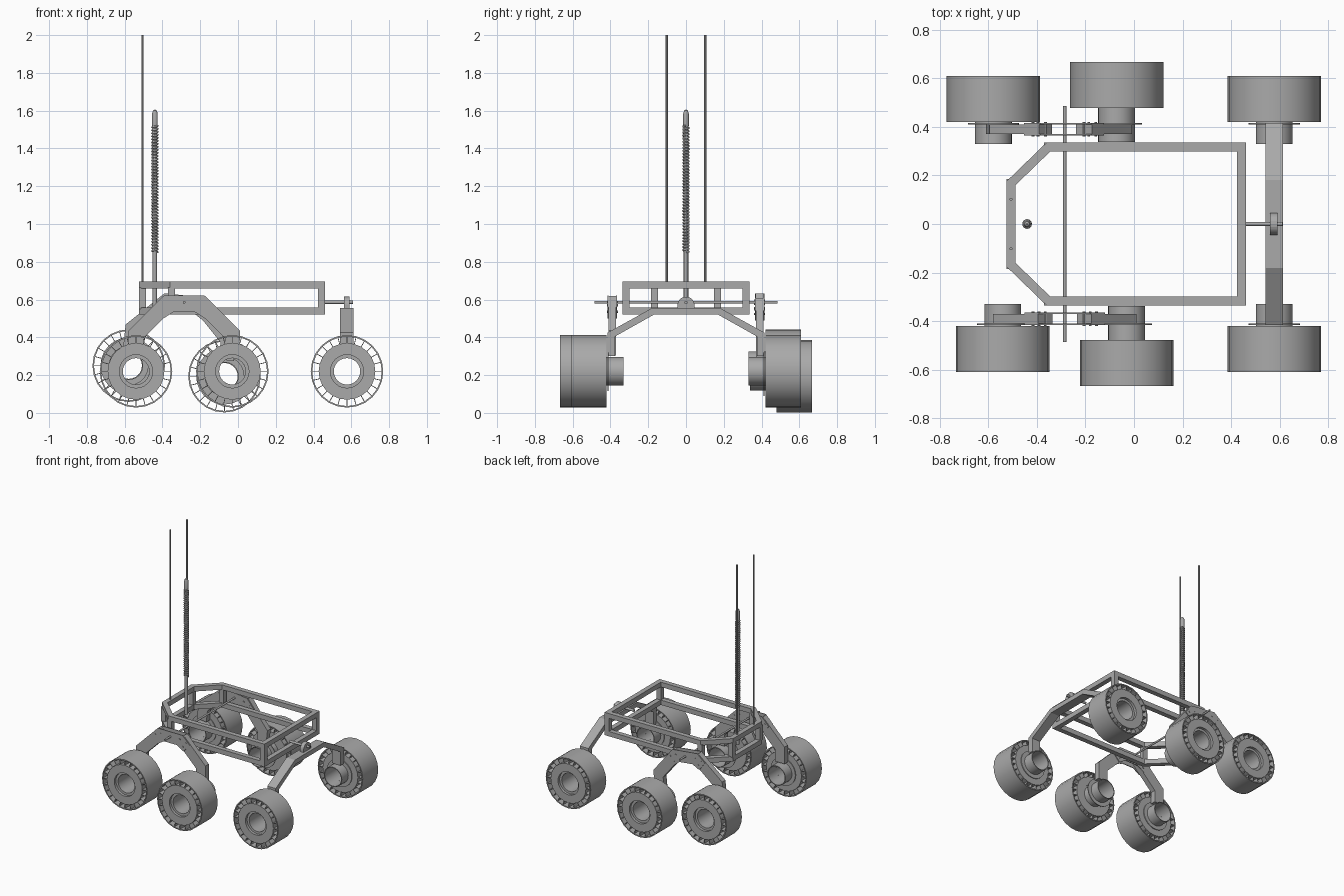
import bpy, bmesh, math
from math import cos, sin, pi
from mathutils import Vector

cube = bpy.data.objects.get("Cube")
if cube:
    bpy.data.objects.remove(cube)

metal = bpy.data.materials.new("plain grey metal")
metal.use_nodes = True
GREY = (0.4, 0.4, 0.4, 1)
metal.diffuse_color = GREY
metal.node_tree.nodes["Principled BSDF"].inputs["Base Color"].default_value = GREY

AXES = {"x": lambda u, v, w: (w, u, v),
        "y": lambda u, v, w: (u, w, v),
        "z": lambda u, v, w: (u, v, w)}


def circle(r, n, cu=0, cv=0):
    return [(cu + r * cos(2 * pi * i / n), cv + r * sin(2 * pi * i / n)) for i in range(n)]


def rect(u0, u1, v0, v1):
    return [(u0, v0), (u1, v0), (u1, v1), (u0, v1)]


def prism(bm, axis, outer, a, b, inner=None):
    """Extrude an outline along an axis, with an optional matching hole."""
    put = AXES[axis]
    n = len(outer)
    faces = []
    loops = [[[bm.verts.new(put(u, v, w)) for u, v in line] for w in (a, b)]
             for line in ([outer, inner] if inner else [outer])]
    for lo, hi in loops:
        for i in range(n):
            j = (i + 1) % n
            faces.append(bm.faces.new((lo[i], lo[j], hi[j], hi[i])))
    for k in (0, 1):
        if inner:
            o, h = loops[0][k], loops[1][k]
            for i in range(n):
                j = (i + 1) % n
                faces.append(bm.faces.new((o[i], o[j], h[j], h[i])))
        else:
            faces.append(bm.faces.new(loops[0][k]))
    bmesh.ops.recalc_face_normals(bm, faces=faces)


def finish(bm, name, loc=(0, 0, 0), tilt=0, smooth=False):
    mesh = bpy.data.meshes.new(name)
    bm.to_mesh(mesh)
    bm.free()
    mesh.materials.append(metal)
    ob = bpy.data.objects.new(name, mesh)
    bpy.context.collection.objects.link(ob)
    ob.location = loc
    ob.rotation_euler = (0, tilt, 0)
    if smooth:
        bpy.ops.object.select_all(action="DESELECT")
        ob.select_set(True)
        bpy.context.view_layer.objects.active = ob
        bpy.ops.object.shade_smooth_by_angle(angle=math.radians(25))
    return ob


def solid(name, axis, outer, a, b, inner=None, **kw):
    bm = bmesh.new()
    prism(bm, axis, outer, a, b, inner)
    return finish(bm, name, **kw)


def inset(points, d):
    """Mitred inward offset of a counter-clockwise outline."""
    out = []
    for i, p in enumerate(points):
        p = Vector(p)
        e1 = (p - Vector(points[i - 1])).normalized()
        e2 = (Vector(points[(i + 1) % len(points)]) - p).normalized()
        n1, n2 = Vector((-e1.y, e1.x)), Vector((-e2.y, e2.x))
        out.append(tuple(p + (n1 + n2) * d / (1 + n1.dot(n2))))
    return out


# chassis: two mitred rings joined by corner posts
BAR = 0.037
outline = [(-0.525, -0.175), (-0.36, -0.335), (0.46, -0.335),
           (0.46, 0.335), (-0.36, 0.335), (-0.525, 0.175)]
inside = inset(outline, BAR)
for name, z in (("lower_frame", 0.52), ("upper_frame", 0.695 - BAR)):
    solid(name, "z", outline, z, z + BAR, inside)
middle = inset(outline, BAR / 2)
for x, y in middle:
    h = BAR / 2
    solid("frame_post", "z", rect(x - h, x + h, y - h, y + h), 0.55, 0.665)


# wheels: thin tyre, spokes, drum, hub, flange and hollow motor
def wheel(side, x, z, y0, y1, motor):
    s = 1 if side == "left" else -1
    bm = bmesh.new()
    n = 24
    prism(bm, "y", circle(0.192, n), s * y0, s * y1, circle(0.184, n))
    prism(bm, "y", circle(0.15, n), s * y0, s * y1, circle(0.088, n))
    prism(bm, "y", circle(0.088, n), s * (y0 + 0.005), s * (y1 - 0.02), circle(0.07, n))
    for i in range(n):
        a = 2 * pi * i / n
        e, t = Vector((cos(a), sin(a))), Vector((-sin(a), cos(a))) * 0.002
        spoke = [e * 0.148 - t, e * 0.186 - t, e * 0.186 + t, e * 0.148 + t]
        prism(bm, "y", spoke, s * (y0 + 0.004), s * (y1 - 0.004))
    finish(bm, side + "_wheel", (x, 0, z), smooth=True)
    bm = bmesh.new()
    prism(bm, "y", circle(0.076, 32), s * motor, s * (y0 + 0.01), circle(0.07, 32))
    prism(bm, "y", circle(0.105, 32), s * 0.409, s * 0.415, circle(0.074, 32))
    finish(bm, side + "_motor", (x, 0, z), smooth=True)


# rocker arms swing about the cross axle
PIVOT = (-0.285, 0, 0.585)
ARM = [(0.215, -0.28), (0.295, -0.28), (0.295, -0.15),
       (0.11, 0.035), (0.05, -0.025), (0.215, -0.19)]
HALF_PLATE = [(0.055, -0.05), (0.11, -0.085), (0.165, -0.025), (0.105, 0.037)]


def mirrored(half):
    return half + [(-u, v) for u, v in reversed(half)]


for side, s, tilt in (("left", 1, 0.11), ("right", -1, 0)):
    for m in (-1, 1):
        solid(side + "_rocker_arm", "y", [(m * u, v) for u, v in ARM],
              s * 0.37, s * 0.41, loc=PIVOT, tilt=tilt)
    for y in (0.364, 0.41):
        solid(side + "_rocker_plate", "y", mirrored(HALF_PLATE),
              s * y, s * (y + 0.006), loc=PIVOT, tilt=tilt)
    bm = bmesh.new()
    for u, v in mirrored([(0.08, 0.0), (0.105, -0.05), (0.13, -0.015)]):
        prism(bm, "y", circle(0.006, 8, u, v), s * 0.361, s * 0.419)
    finish(bm, side + "_rocker_bolts", PIVOT, tilt)
    for u, y0, y1, motor in ((-0.255, 0.42, 0.608, 0.33), (0.255, 0.478, 0.667, 0.338)):
        v = -0.365
        wheel(side, PIVOT[0] + u * cos(tilt) + v * sin(tilt),
              PIVOT[2] - u * sin(tilt) + v * cos(tilt), y0, y1, motor)
    wheel(side, 0.577, 0.22, 0.42, 0.608, 0.33)

solid("cross_axle", "y", circle(0.007, 12), -0.485, 0.485, loc=PIVOT, smooth=True)

# cross beam with its pivot
HALF_BEAM = [(0.17, 0.52), (0.375, 0.405), (0.375, 0.30),
             (0.415, 0.30), (0.415, 0.425), (0.18, 0.555)]
solid("cross_beam", "x", mirrored(HALF_BEAM), 0.54, 0.612)
lug = [(0.045 * cos(pi * i / 12), 0.57 + 0.045 * sin(pi * i / 12)) for i in range(13)]
solid("beam_lug", "x", [(0.045, 0.55)] + lug + [(-0.045, 0.55)], 0.56, 0.59)
solid("beam_pivot_rod", "x", circle(0.009, 12, 0, 0.585), 0.44, 0.61, smooth=True)

# antennas
for y in (-0.102, 0.102):
    solid("antenna_rod", "z", circle(0.006, 10, -0.506, y), 0.69, 2.0, smooth=True)

# sprung mast
MAST_X = -0.44
solid("mast_shaft", "z", circle(0.012, 16, MAST_X), 0.56, 1.53, smooth=True)
bm = bmesh.new()
levels = [(0.015, 1.52), (0.015, 1.585), (0.010, 1.6), (0.003, 1.605)]
rings = [[bm.verts.new((MAST_X + u, v, z)) for u, v in circle(r, 16)] for r, z in levels]
for lo, hi in zip(rings, rings[1:]):
    for i in range(16):
        j = (i + 1) % 16
        bm.faces.new((lo[i], lo[j], hi[j], hi[i]))
bm.faces.new(rings[-1])
bm.faces.new(rings[0][::-1])
finish(bm, "mast_tip", smooth=True)

TURNS, STEPS = 42, 12
coil = bpy.data.curves.new("mast_spring", "CURVE")
coil.dimensions = "3D"
coil.bevel_depth = 0.0055
coil.bevel_resolution = 1
coil.use_fill_caps = True
line = coil.splines.new("POLY")
line.points.add(TURNS * STEPS)
for i, p in enumerate(line.points):
    a = 2 * pi * i / STEPS
    p.co = (MAST_X + 0.0145 * cos(a), 0.0145 * sin(a), 0.85 + 0.67 * i / (TURNS * STEPS), 1)
coil.materials.append(metal)
bpy.context.collection.objects.link(bpy.data.objects.new("mast_spring", coil))
